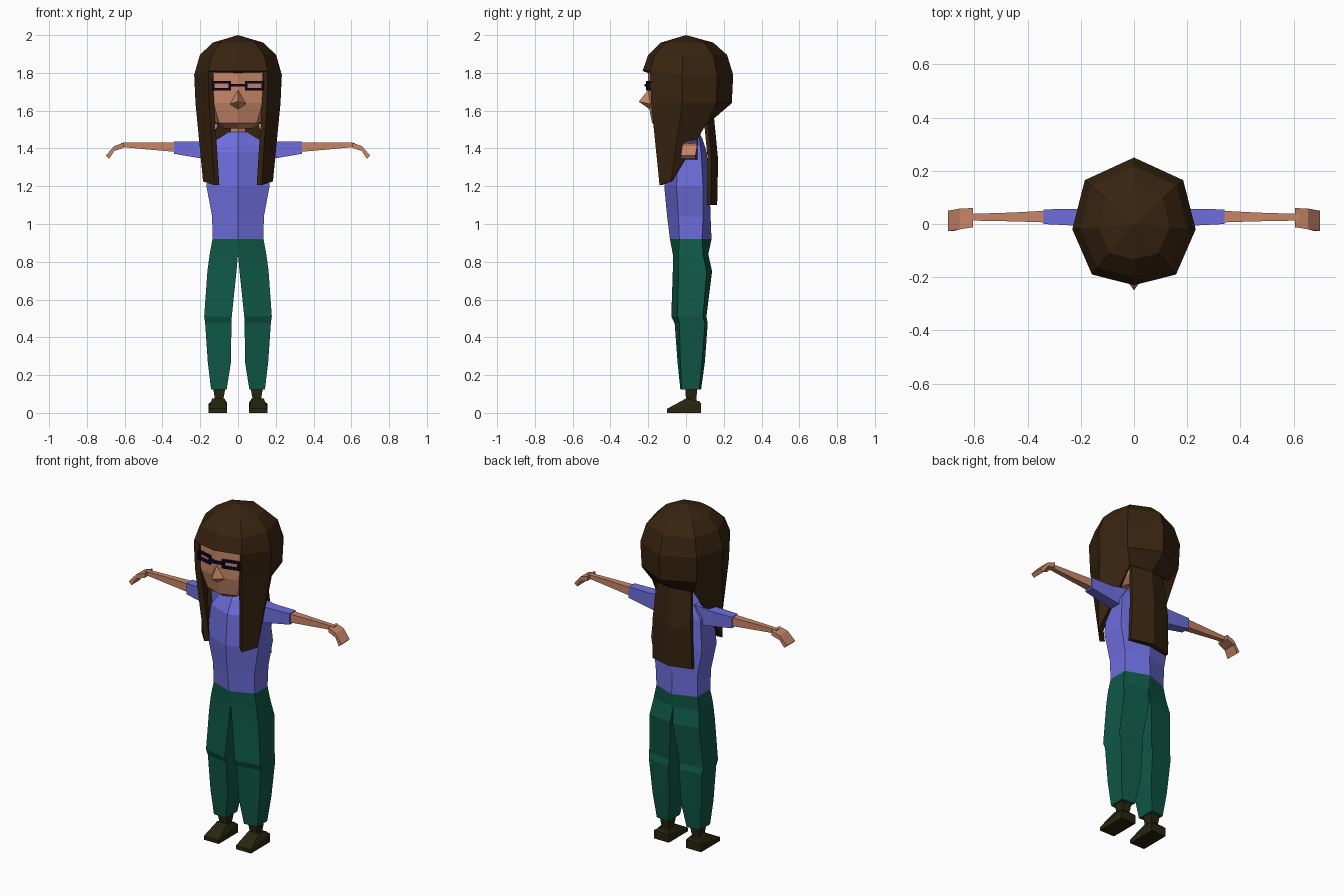
import bpy, bmesh, math
from mathutils import Vector, Matrix

if "Cube" in bpy.data.objects:
    bpy.data.objects.remove(bpy.data.objects["Cube"])


def srgb(r, g, b):
    return [((c / 255 + 0.055) / 1.055) ** 2.4 if c > 10 else c / 255 / 12.92 for c in (r, g, b)] + [1]


def material(name, *rgb):
    m = bpy.data.materials.new(name)
    m.diffuse_color = srgb(*rgb)
    m.use_nodes = True
    m.node_tree.nodes["Principled BSDF"].inputs["Base Color"].default_value = m.diffuse_color
    return m


SKIN = material("skin", 200, 134, 104)
SHIRT = material("shirt violet", 110, 110, 222)
HAIR = material("hair brown", 56, 36, 16)
PANTS = material("trouser green", 15, 88, 70)
SHOE = material("shoe olive", 38, 38, 16)
FRAME = material("frame navy", 8, 8, 40)


def make(name, verts, faces, mat):
    me = bpy.data.meshes.new(name)
    bm = bmesh.new()
    vs = [bm.verts.new(v) for v in verts]
    for f in faces:
        bm.faces.new([vs[i] for i in f])
    bmesh.ops.recalc_face_normals(bm, faces=bm.faces)
    bm.to_mesh(me)
    bm.free()
    me.materials.append(mat)
    ob = bpy.data.objects.new(name, me)
    bpy.context.collection.objects.link(ob)
    return ob


def loft(name, rings, mat, side=1):
    """Closed skin through a list of equal-sized rings."""
    n = len(rings[0])
    verts = [(side * x, y, z) for r in rings for x, y, z in r]
    faces = [[i * n + j, i * n + (j + 1) % n, (i + 1) * n + (j + 1) % n, (i + 1) * n + j]
             for i in range(len(rings) - 1) for j in range(n)]
    faces += [list(range(n)), list(range(len(verts) - n, len(verts)))]
    return make(name, verts, faces, mat)


def hexagon(z, w, front, f, b, back):
    return [(0, front, z), (w, f, z), (w, b, z), (0, back, z), (-w, b, z), (-w, f, z)]


def rect_z(z, x0, x1, y0, y1):
    return [(x0, y0, z), (x1, y0, z), (x1, y1, z), (x0, y1, z)]


def rect_x(x, y0, y1, z0, z1):
    return [(x, y0, z0), (x, y1, z0), (x, y1, z1), (x, y0, z1)]


def half_ring(z, pts):
    """Full ring at height z from its right half, front to back."""
    return [(x, y, z) for x, y in pts] + [(-x, y, z) for x, y in pts[-2:0:-1]]


# Shirt body
loft("shirt_body", [hexagon(*r) for r in (
    (0.92, .135, -.085, -.035, .085, .135), (1.04, .137, -.10, -.04, .09, .13),
    (1.20, .167, -.115, -.05, .09, .125), (1.38, .15, -.10, -.04, .08, .11),
    (1.455, .10, -.06, -.02, .07, .085), (1.487, .05, -.04, -.01, .06, .07))], SHIRT)

# Head, neck and nose
loft("neck", [hexagon(1.46, .04, -.03, -.01, .05, .06), hexagon(1.56, .04, -.04, -.01, .05, .06)], SKIN)
loft("head", [
    half_ring(1.505, [(0, -.14), (.06, -.11), (.08, 0), (.06, .07), (0, .09)]),
    half_ring(1.535, [(0, -.18), (.10, -.145), (.125, 0), (.09, .10), (0, .12)]),
    half_ring(1.64, [(0, -.20), (.13, -.165), (.17, 0), (.13, .12), (0, .16)]),
    half_ring(1.85, [(0, -.20), (.13, -.165), (.17, 0), (.13, .12), (0, .16)])], SKIN)
make("nose", [(0, -.20, 1.71), (-.045, -.185, 1.635), (.045, -.185, 1.635), (0, -.25, 1.648),
              (0, -.19, 1.605)], [(0, 1, 3), (0, 3, 2), (3, 1, 4), (3, 4, 2), (0, 2, 4, 1)], SKIN)

# Hair cap: columns run around the head, rows run down
OUT = [(0, -.23), (.158, -.19), (.232, -.02), (.185, .165), (0, .25)]
ROWS = [(.58, 1.96), (.87, 1.895), (1, 1.79)]
END = [None, (.125, -.14, 1.205), (.185, -.08, 1.225), (.135, .125, 1.56), (0, .15, 1.56)]
cols = [(i, 1) for i in range(5)] + [(i, -1) for i in (3, 2, 1)]
verts, faces = [(0, 0, 2)], []
for i, s in cols:
    x, y = OUT[i]
    low = 1.81 if i < 2 else 1.79
    col = [(x * k, y * k, low if z == 1.79 else z) for k, z in ROWS]
    col += [(x * .97, y * .97, 1.64), END[i] or (x, y, 1.6)]
    verts += [(s * a, b, c) for a, b, c in col]
for c in range(8):
    a, b = 1 + c * 5, 1 + (c + 1) % 8 * 5
    faces.append((0, a, b))
    for r in range(2 if c in (0, 7) else 4):
        faces.append((a + r, a + r + 1, b + r + 1, b + r))
used = sorted({i for f in faces for i in f})
remap = {v: k for k, v in enumerate(used)}
cap = make("hair_cap", [verts[i] for i in used], [[remap[i] for i in f] for f in faces], HAIR)
bm = bmesh.new()
bm.from_mesh(cap.data)
if max(bm.faces, key=lambda f: f.calc_center_median().z).normal.z < 0:
    bmesh.ops.reverse_faces(bm, faces=bm.faces)
bm.to_mesh(cap.data)
bm.free()
mod = cap.modifiers.new("thickness", 'SOLIDIFY')
mod.thickness, mod.offset = .03, -1

# Long lock down the back
loft("back_lock", [hexagon(z, w, y - .03, y - .055, y - .035, y) for z, w, y in (
    (1.60, .11, .145), (1.34, .125, .17), (1.10, .13, .165))], HAIR)


# Glasses: bars laid along the slanted face planes
def bar(name, x0, x1, z0, z1, side):
    def y(x):
        return -.213 + x * .27
    loft(name, [rect_x(x, y(x) - .008, y(x) + .008, z0, z1) for x in (x0, x1)], FRAME, side)


for side, tag in ((1, "right"), (-1, "left")):
    bar("glasses_top_" + tag, .04, .135, 1.745, 1.757, side)
    bar("glasses_bottom_" + tag, .04, .135, 1.707, 1.719, side)
    bar("glasses_inner_" + tag, .038, .05, 1.707, 1.757, side)
    bar("glasses_outer_" + tag, .125, .137, 1.707, 1.757, side)
    bar("glasses_bridge_" + tag, 0, .042, 1.727, 1.741, side)

    # Sleeve, forearm and bent hand
    loft("sleeve_" + tag, [rect_x(.09, -.02, .065, 1.33, 1.455), rect_x(.20, -.007, .057, 1.348, 1.437),
                           rect_x(.34, 0, .055, 1.372, 1.437)], SHIRT, side)
    loft("forearm_" + tag, [rect_x(.33, .006, .05, 1.382, 1.432), rect_x(.46, .01, .043, 1.393, 1.432),
                            rect_x(.62, .013, .038, 1.408, 1.430)], SKIN, side)
    loft("hand_" + tag, [rect_x(.605, -.012, .06, 1.403, 1.430), rect_x(.655, -.02, .058, 1.387, 1.413),
                         [(.682, -.027, 1.345), (.682, .05, 1.345), (.70, .05, 1.362), (.70, -.027, 1.362)]],
         SKIN, side)

    # Trouser leg: inner x, outer x, then front and back depth at each
    loft("trouser_leg_" + tag, [
        [(xi, yf, z), (xo, f, z), (xo, b, z), (xi, yb, z)] for z, xi, xo, yf, f, b, yb in (
            (.92, 0, .135, -.085, -.035, .085, .135), (.84, 0, .15, -.07, -.04, .09, .118),
            (.75, .008, .162, -.07, -.04, .11, .138), (.51, .033, .179, -.078, -.045, .09, .108),
            (.475, .035, .174, -.06, -.035, .10, .115), (.27, .037, .16, -.045, -.03, .085, .10),
            (.125, .06, .143, -.03, -.022, .07, .08))], PANTS, side)

    # Ankle and wedge shoe
    loft("ankle_" + tag, [rect_z(.14, .065, .133, -.005, .06), rect_z(.07, .078, .122, 0, .055),
                          rect_z(.04, .075, .135, 0, .06)], SHOE, side)
    loft("shoe_" + tag, [
        [(x0, -.10, 0), (x1, -.10, 0), (x1, .08, 0), (x0, .08, 0)] if k == 0 else
        [(x0, -.10, .022), (x1, -.10, .022), (x1, .08, .05), (x0, .08, .05)] if k == 1 else
        [(x0, 0, .076), (x1, 0, .076), (x1, .07, .062), (x0, .07, .062)]
        for k, (x0, x1) in enumerate(((.057, .155), (.057, .155), (.072, .137)))], SHOE, side)
